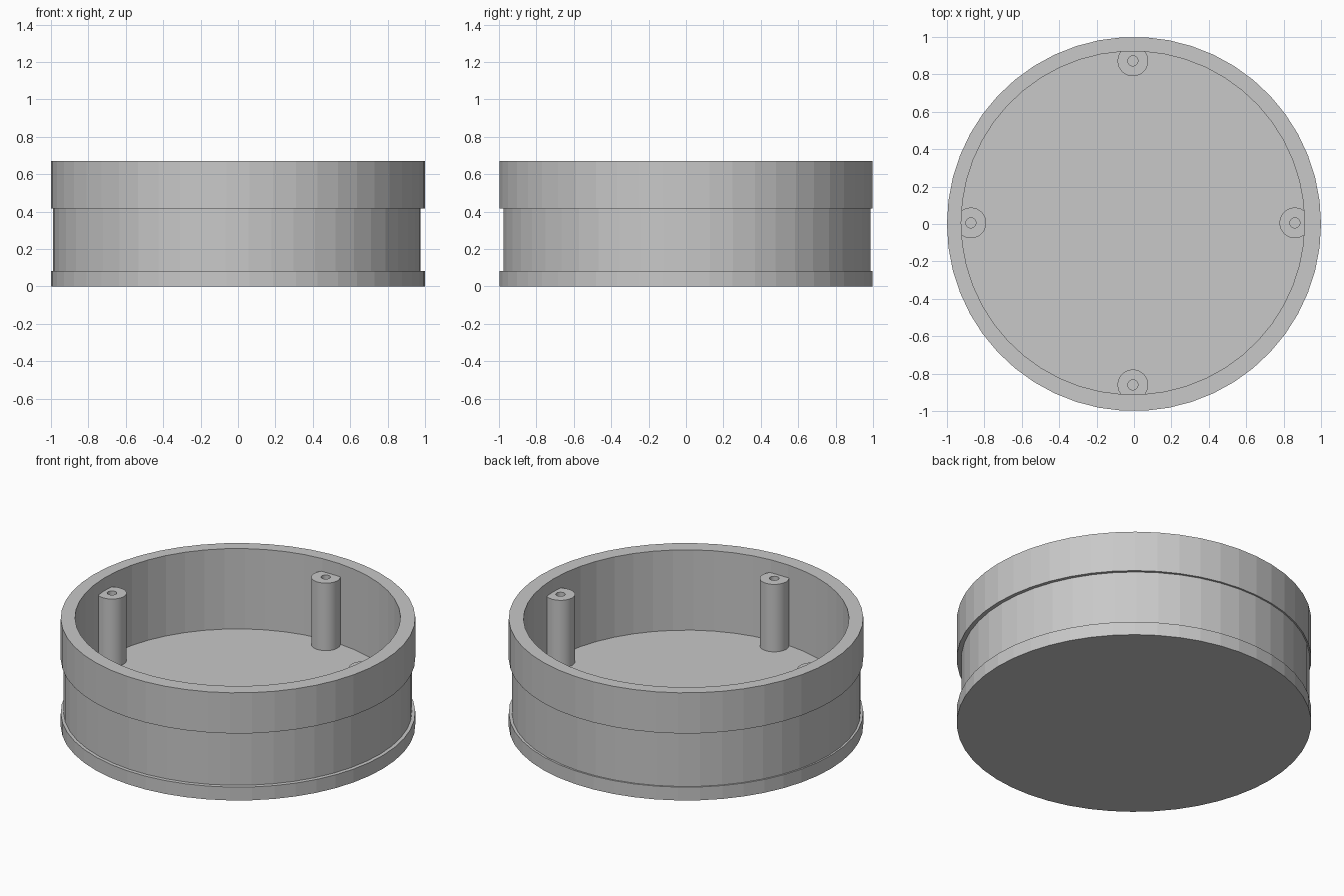
import bpy, bmesh, math

cube = bpy.data.objects.get("Cube")
if cube:
    bpy.data.objects.remove(cube, do_unlink=True)

grey = bpy.data.materials.new("light grey plastic")
grey.use_nodes = True
colour = (0.58, 0.58, 0.58, 1)
grey.diffuse_color = colour
grey.node_tree.nodes["Principled BSDF"].inputs["Base Color"].default_value = colour

CX, CY = -0.006, 0.006   # slight offset of the cavity, groove and posts


def lathe(name, profile, sides):
    """Closed turned solid; profile rows are radius, height, ring centre."""
    bm = bmesh.new()
    rings = []
    for r, z, (cx, cy) in profile:
        ring = []
        for i in range(sides):
            a = math.tau * i / sides
            ring.append(bm.verts.new((cx + r * math.cos(a), cy + r * math.sin(a), z)))
        rings.append(ring)
    for low, high in zip(rings, rings[1:]):
        for i in range(sides):
            j = (i + 1) % sides
            bm.faces.new((low[i], low[j], high[j], high[i]))
    bm.faces.new(rings[0][::-1])
    bm.faces.new(rings[-1])
    bmesh.ops.recalc_face_normals(bm, faces=bm.faces)
    mesh = bpy.data.meshes.new(name)
    bm.to_mesh(mesh)
    bm.free()
    mesh.materials.append(grey)
    obj = bpy.data.objects.new(name, mesh)
    bpy.context.collection.objects.link(obj)
    return obj


# Round housing: base flange, recessed waist, upper band and open cavity
HEIGHT, FLOOR = 0.67, 0.17
mid, off = (0, 0), (CX, CY)
lathe("housing", [
    (1.0, 0, mid), (1.0, 0.083, mid),
    (0.983, 0.083, off), (0.983, 0.417, off),
    (1.0, 0.417, mid), (1.0, HEIGHT, mid),
    (0.918, HEIGHT, off), (0.918, FLOOR, off),
], 50)

# Four screw posts with blind holes, partly sunk into the wall
for k, side in enumerate(("left", "back", "right", "front")):
    a = k * math.pi / 2
    c = (CX + 0.866 * math.cos(a), CY + 0.866 * math.sin(a))
    post = lathe(side + "_screw_post", [
        (0.082, FLOOR - 0.02, c), (0.082, 0.59, c),
        (0.027, 0.59, c), (0.027, 0.25, c),
    ], 32)
    bpy.context.view_layer.objects.active = post
    post.select_set(True)
    bpy.ops.object.shade_smooth_by_angle(angle=math.radians(30))
    post.select_set(False)
